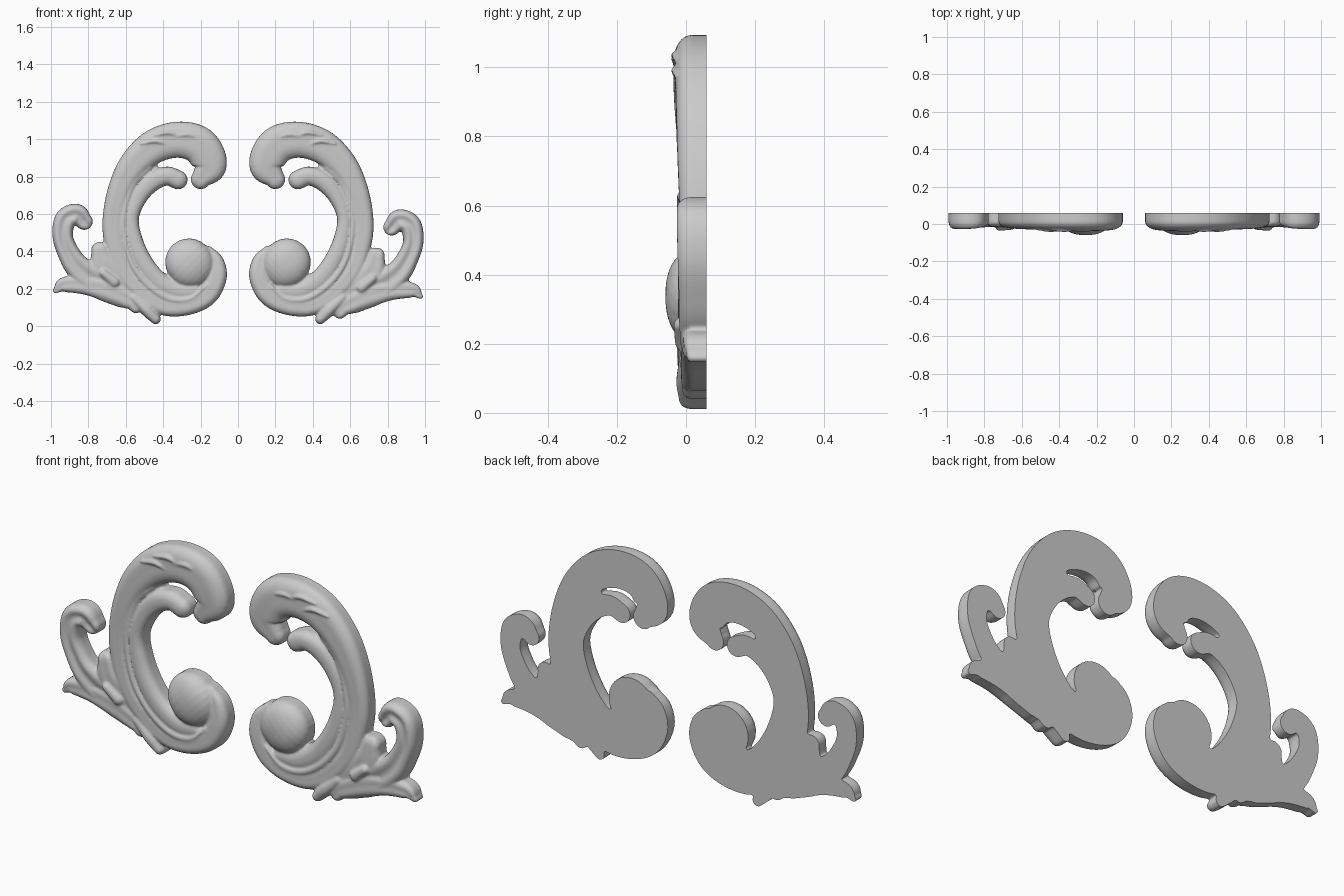
import bpy, bmesh, math
from mathutils import Vector

if "Cube" in bpy.data.objects:
    bpy.data.objects.remove(bpy.data.objects["Cube"])

BACK = 0.06      # flat back plane
DEEP = 0.09      # strokes run past the back and are trimmed flat


def spline(pts, n=8):
    """Catmull-Rom through (x, z, half width, crest y)."""
    p = [Vector(q) for q in pts]
    p = [2 * p[0] - p[1]] + p + [2 * p[-1] - p[-2]]
    out = []
    for i in range(1, len(p) - 2):
        a, b, c, d = p[i - 1:i + 3]
        for k in range(n):
            t = k / n
            out.append(0.5 * (2 * b + (c - a) * t + (2 * a - 5 * b + 4 * c - d) * t ** 2
                              + (3 * b - a - 3 * c + d) * t ** 3))
    return out + [p[-2]]


def stroke(bm, pts, side, dz=0, dip=0, edge=0.015):
    """Sweep a domed section along a path, with round ends."""
    s = spline(pts)
    rings = []
    for i, q in enumerate(s):
        a, b = s[max(i - 1, 0)], s[min(i + 1, len(s) - 1)]
        t = Vector((b[0] - a[0], b[1] - a[1])).normalized()
        here = [(Vector(q[:2]), t, q[2], q[3], 1)]
        if i in (0, len(s) - 1):
            sign = -1 if i == 0 else 1
            cap = []
            for k in range(1, 7):
                ang = k / 6 * 1.5
                cap.append((Vector(q[:2]) + t * sign * q[2] * math.sin(ang),
                            t, q[2], q[3], math.cos(ang)))
            here = cap[::-1] + here if i == 0 else here + cap
        rings += here
    prev = first = None
    for c, t, r, h, f in rings:
        nrm = Vector((-t.y, t.x))
        sec = [(-1, DEEP)]
        for k in range(17):
            u = -math.cos(math.pi * k / 16)
            y = edge + (h - edge) * f * (1 - abs(u) ** 2.4) ** 0.5
            sec.append((u, y + dip * f * math.exp(-(u / 0.4) ** 2)))
        sec.append((1, DEEP))
        ring = []
        for u, y in sec:
            v = c + nrm * u * r * f
            ring.append(bm.verts.new((side * v.x, y, v.y + dz)))
        if prev:
            for k in range(len(ring)):
                j = (k + 1) % len(ring)
                bm.faces.new((prev[k], prev[j], ring[j], ring[k]))
        else:
            first = ring
        prev = ring
    bm.faces.new(first)
    bm.faces.new(prev[::-1])


# C scroll: low bed, outer band, inner curl, fine ridges, ball
BED = [(.50, .85, .07, .0), (.575, .73, .08, 0), (.625, .58, .09, 0), (.615, .45, .09, 0),
       (.56, .31, .10, 0), (.45, .19, .11, 0), (.32, .17, .10, 0), (.2, .2, .09, 0)]
HOOK = [(.20, .785, .052, -.025), (.15, .86, .09, -.035), (.205, .965, .10, -.04),
        (.32, .997, .096, -.038), (.45, .96, .09, -.035), (.56, .86, .078, -.032),
        (.63, .73, .065, -.028), (.665, .58, .058, -.022), (.66, .45, .055, -.02),
        (.615, .30, .05, -.02), (.52, .185, .05, -.02), (.40, .11, .05, -.02),
        (.27, .112, .052, -.024), (.165, .165, .055, -.026), (.116, .26, .055, -.026),
        (.125, .34, .05, -.02), (.165, .39, .04, -.01)]
CURL = [(.32, .782, .05, -.025), (.38, .803, .05, -.028), (.46, .772, .052, -.026),
        (.53, .69, .045, -.022), (.57, .58, .04, -.02), (.555, .46, .045, -.022),
        (.505, .34, .05, -.024), (.43, .245, .052, -.022), (.33, .19, .05, -.02),
        (.23, .19, .04, -.02)]
RIDGE = [(.47, .85, .014, -.012), (.56, .76, .02, -.018), (.61, .6, .02, -.02),
         (.605, .46, .02, -.02), (.56, .32, .02, -.022), (.47, .21, .022, -.024),
         (.36, .145, .022, -.024), (.25, .15, .018, -.026), (.17, .22, .012, -.026)]
BALL = [(.262, .342, .127, -.06), (.256, .336, .13, -.06)]

# leaf spray: curled frond, pointed leaf, lobes, bottom nub
FROND = [(.822, .53, .045, -.02), (.862, .568, .056, -.034), (.922, .54, .058, -.036),
         (.937, .45, .054, -.034), (.905, .36, .058, -.03), (.85, .28, .068, -.028),
         (.74, .2, .08, -.02), (.62, .14, .07, -.01)]
POINT = [(.975, .16, .014, .0), (.93, .192, .04, -.012), (.82, .19, .05, -.018),
         (.70, .163, .06, -.02), (.58, .11, .05, -.018), (.545, .075, .035, -.015)]
LOBE = [(.74, .375, .045, -.02), (.715, .29, .07, -.022), (.63, .19, .075, -.015),
        (.50, .11, .05, -.01)]
BEAD = [(.72, .255, .028, -.036), (.66, .205, .034, -.032)]
NUB = [(.44, .038, .027, -.02), (.49, .09, .034, -.028), (.56, .155, .025, -.02)]

# carved leaf accents on the crown of the hook
ACCENTS = [[(.20 + d, 1.0 + e, .008, -.032), (.27 + d, 1.025 + e, .018, -.044),
            (.35 + d, 1.01 + e, .01, -.034)] for d, e in ((0, 0), (.10, .01), (.17, -.035))]


def ornament(name, side, dz):
    bm = bmesh.new()
    stroke(bm, BED, side, edge=.02)
    stroke(bm, HOOK, side, dip=.004)
    stroke(bm, CURL, side)
    stroke(bm, BALL, side)
    for path in [RIDGE] + ACCENTS:
        stroke(bm, path, side)
    stroke(bm, FROND, side, dz, dip=.018)
    for path in (POINT, LOBE):
        stroke(bm, path, side, dz, dip=.006)
    stroke(bm, BEAD, side, dz)
    stroke(bm, NUB, side)
    bmesh.ops.recalc_face_normals(bm, faces=bm.faces)
    me = bpy.data.meshes.new(name)
    bm.to_mesh(me)
    ob = bpy.data.objects.new(name, me)
    bpy.context.collection.objects.link(ob)

    # fuse the strokes into one softened carving
    m = ob.modifiers.new("fuse", 'REMESH')
    m.mode = 'VOXEL'
    m.voxel_size = .0065
    m = ob.modifiers.new("soften", 'SMOOTH')
    m.iterations = 3
    dg = bpy.context.evaluated_depsgraph_get()
    fused = bpy.data.meshes.new_from_object(ob.evaluated_get(dg))
    ob.modifiers.clear()

    # trim to the flat back and close it
    bm = bmesh.new()
    bm.from_mesh(fused)
    bmesh.ops.bisect_plane(bm, geom=bm.verts[:] + bm.edges[:] + bm.faces[:],
                           plane_co=(0, BACK, 0), plane_no=(0, 1, 0), clear_outer=True)
    bmesh.ops.holes_fill(bm, edges=[e for e in bm.edges if e.is_boundary], sides=0)
    bmesh.ops.recalc_face_normals(bm, faces=bm.faces)
    bm.to_mesh(fused)
    ob.data = fused
    bpy.ops.object.select_all(action='DESELECT')
    ob.select_set(True)
    bpy.context.view_layer.objects.active = ob
    bpy.ops.object.shade_smooth_by_angle(angle=math.radians(50))


ornament("right_scroll_ornament", 1, 0)
ornament("left_scroll_ornament", -1, .03)
